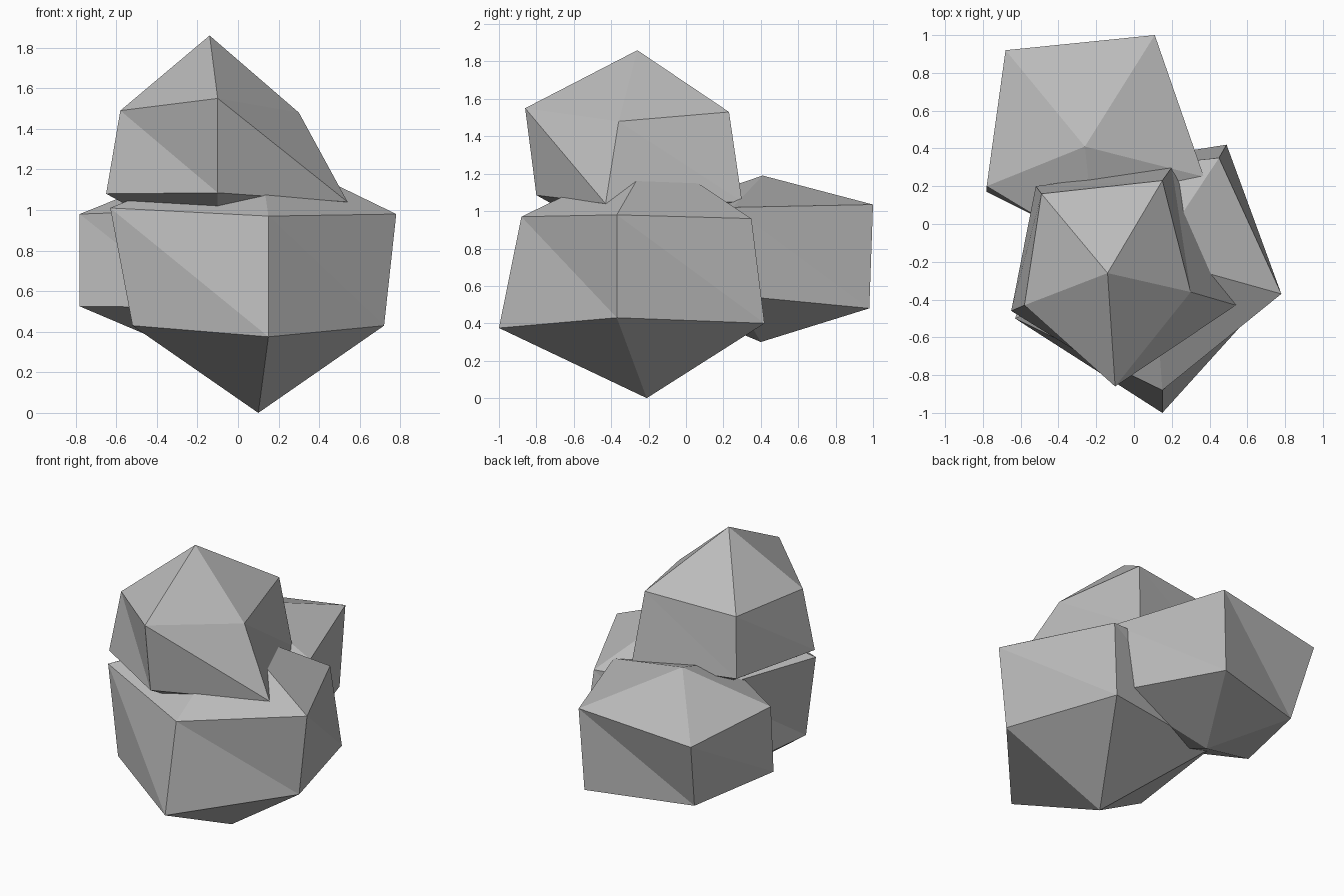
import bpy
import bmesh

# Remove the default cube only
default_cube = bpy.data.objects.get("Cube")
if default_cube:
    bpy.data.objects.remove(default_cube, do_unlink=True)


def make_material(name, colour):
    material = bpy.data.materials.new(name)
    material.use_nodes = True
    material.diffuse_color = colour
    shader = next(n for n in material.node_tree.nodes if n.type == "BSDF_PRINCIPLED")
    shader.inputs["Base Color"].default_value = colour
    shader.inputs["Roughness"].default_value = 0.9
    return material


stone_grey = make_material("stone grey", (0.5, 0.5, 0.5, 1))


def make_rock(name, base, lower_ring, upper_ring, peak):
    """Five-sided boulder: two rough rings, closed by a point at each end."""
    bm = bmesh.new()
    bottom = bm.verts.new(base)
    top = bm.verts.new(peak)
    lower = [bm.verts.new(point) for point in lower_ring]
    upper = [bm.verts.new(point) for point in upper_ring]
    count = len(lower)
    for i in range(count):
        j = (i + 1) % count
        bm.faces.new((bottom, lower[j], lower[i]))
        bm.faces.new((upper[i], lower[i], lower[j]))
        bm.faces.new((upper[i], lower[j], upper[j]))
        bm.faces.new((top, upper[i], upper[j]))
    bmesh.ops.recalc_face_normals(bm, faces=bm.faces)
    mesh = bpy.data.meshes.new(name)
    bm.to_mesh(mesh)
    bm.free()
    mesh.materials.append(stone_grey)
    rock = bpy.data.objects.new(name, mesh)
    bpy.context.scene.collection.objects.link(rock)
    return rock


# Large boulder at the front, resting on its point
make_rock(
    "front_rock",
    base=(.1, -.21, 0),
    lower_ring=[(.15, -1, .375), (.72, -.37, .43), (.49, .42, .4),
                (-.38, .28, .4), (-.52, -.55, .43)],
    upper_ring=[(.15, -.88, .97), (.78, -.37, .98), (.45, .35, .96),
                (-.34, .27, 1), (-.63, -.5, 1.01)],
    peak=(.1, -.18, 1.31),
)

# Wider, flatter boulder leaning in from behind
make_rock(
    "back_rock",
    base=(-.25, .4, .3),
    lower_ring=[(-.2, -.12, .52), (.36, .25, .55), (.08, .98, .48),
                (-.61, .78, .48), (-.78, .17, .525)],
    upper_ring=[(-.2, -.15, 1), (.37, .25, 1.02), (.11, 1, 1.035),
                (-.68, .92, .95), (-.78, .2, .98)],
    peak=(-.26, .41, 1.19),
)

# Smaller boulder stacked on top
make_rock(
    "top_rock",
    base=(-.1, -.25, .78),
    lower_ring=[(-.1, -.8, 1.085), (.54, -.43, 1.04), (.2, .3, 1.05),
                (-.52, .2, 1.1), (-.65, -.46, 1.08)],
    upper_ring=[(-.1, -.86, 1.55), (.3, -.36, 1.48), (.15, .23, 1.53),
                (-.49, .16, 1.5), (-.58, -.43, 1.49)],
    peak=(-.14, -.26, 1.86),
)
